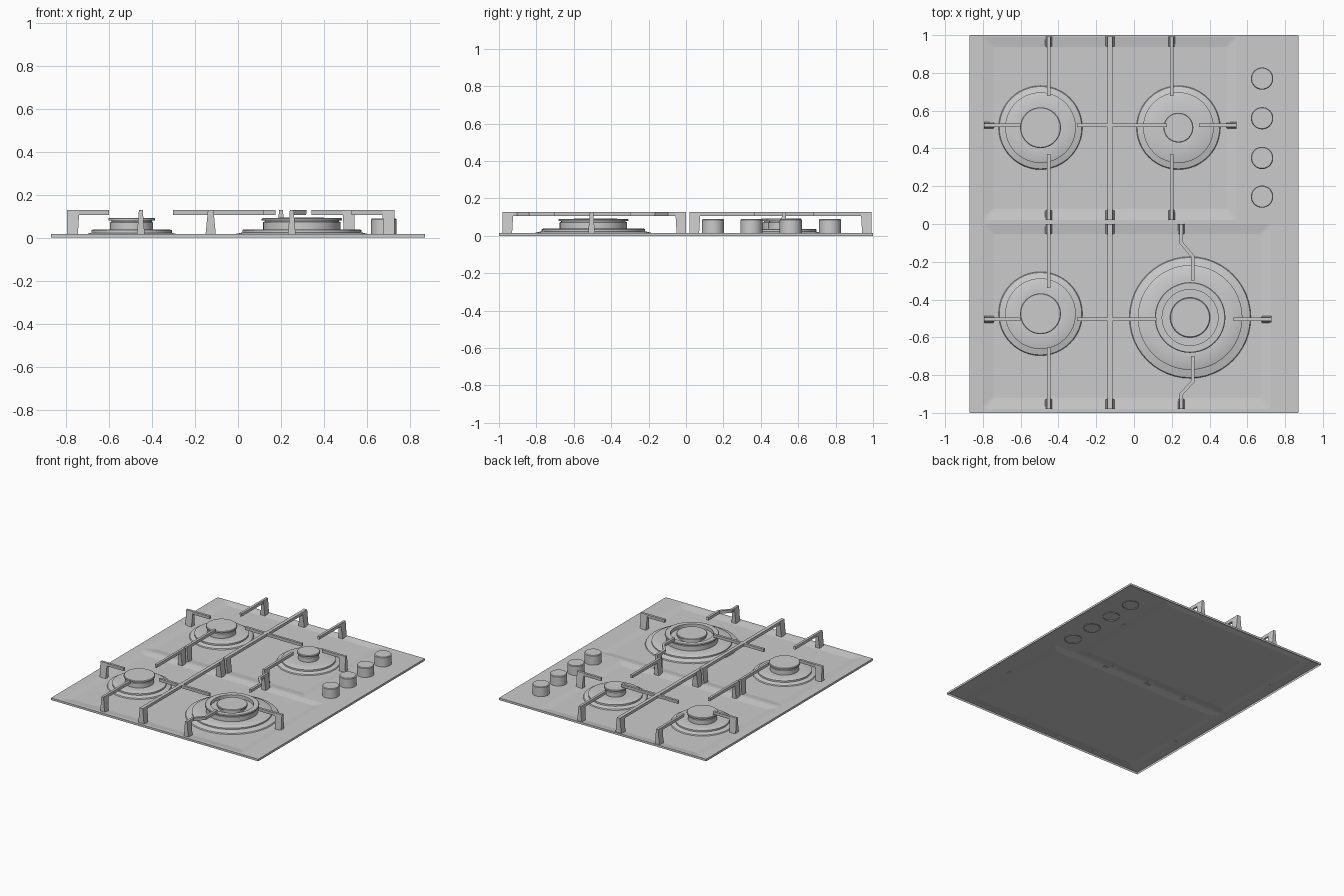
import bpy, bmesh, math
from mathutils import Vector

if "Cube" in bpy.data.objects:
    bpy.data.objects.remove(bpy.data.objects["Cube"])

RIM, FLOOR = 0.016, 0.007      # sheet height and sunken pan height
TOP, UNDER = 0.128, 0.105      # top and underside of the grate bars


def finish(bm, name, smooth=False):
    me = bpy.data.meshes.new(name)
    bm.to_mesh(me)
    bm.free()
    ob = bpy.data.objects.new(name, me)
    bpy.context.collection.objects.link(ob)
    if smooth:
        bpy.ops.object.select_all(action='DESELECT')
        bpy.context.view_layer.objects.active = ob
        ob.select_set(True)
        bpy.ops.object.shade_smooth_by_angle(angle=math.radians(35))
    return ob


def rounded_rect(x0, x1, y0, y1, r, n=4):
    corners = [(x1 - r, y1 - r), (x0 + r, y1 - r), (x0 + r, y0 + r), (x1 - r, y0 + r)]
    return [(cx + r * math.cos(a), cy + r * math.sin(a))
            for q, (cx, cy) in enumerate(corners)
            for a in [(q + k / n) * math.pi / 2 for k in range(n + 1)]]


def loop(bm, pts, z):
    return [bm.verts.new((x, y, z)) for x, y in pts]


def ring_edges(bm, vs):
    return [bm.edges.new((vs[i - 1], vs[i])) for i in range(len(vs))]


def bridge(bm, a, b):
    for i in range(len(a)):
        bm.faces.new((a[i - 1], a[i], b[i], b[i - 1]))


# Pressed steel sheet with two sunken pans and a folded edge
def hob_plate():
    bm = bmesh.new()
    edge = rounded_rect(-0.87, 0.87, -1, 1, 0.004, 2)
    outer = loop(bm, edge, RIM)
    edges = ring_edges(bm, outer)
    pans = []
    for x0, x1, y0, y1 in ((-0.80, 0.543, 0.02, 0.99), (-0.80, 0.725, -0.98, 0.0)):
        hi = loop(bm, rounded_rect(x0, x1, y0, y1, 0.02), RIM)
        lo = loop(bm, rounded_rect(x0 + .057, x1 - .055, y0 + .06, y1 - .052, 0.008), FLOOR)
        edges += ring_edges(bm, hi)
        pans.append((hi, lo))
    bmesh.ops.triangle_fill(bm, edges=edges, use_beauty=True)
    for hi, lo in pans:
        bridge(bm, hi, lo)
        bm.faces.new(lo)
    bridge(bm, outer, loop(bm, edge, 0))
    bmesh.ops.recalc_face_normals(bm, faces=bm.faces)
    if sum(f.normal.z * f.calc_area() for f in bm.faces) < 0:
        bmesh.ops.reverse_faces(bm, faces=bm.faces)
    finish(bm, "hob_plate")


# Turned part from a (radius, height) profile, running bottom to top centre
def lathe(name, cx, cy, profile, n=48):
    bm = bmesh.new()
    rings = [loop(bm, [(cx + r * math.cos(2 * math.pi * i / n),
                        cy + r * math.sin(2 * math.pi * i / n)) for i in range(n)], z)
             for r, z in profile]
    for a, b in zip(rings, rings[1:]):
        bridge(bm, a, b)
    bm.faces.new(rings[-1])
    finish(bm, name, True)


# Grate bar along a path, with a flared foot at one or both ends
def bar(name, path, both=False, foot=True, half=0.009, spread=0.018):
    pts = [Vector(p) for p in path]
    bm = bmesh.new()
    dirs = [(b - a).normalized() for a, b in zip(pts, pts[1:])]
    sections = []
    for i, p in enumerate(pts):
        d0, d1 = dirs[max(i - 1, 0)], dirs[min(i, len(dirs) - 1)]
        d = (d0 + d1).normalized()
        s = Vector((-d.y, d.x)) * half / max(d.dot(d0), 0.5)
        sections.append([bm.verts.new((*(p + s * k), z)) for k, z in
                         ((-.8, UNDER), (.8, UNDER), (1, TOP), (-1, TOP))])
    for a, b in zip(sections, sections[1:]):
        bridge(bm, a, b)
    bm.faces.new(sections[0])
    bm.faces.new(sections[-1][::-1])
    ends = [(pts[0], dirs[0])] if foot else []
    if both:
        ends.append((pts[-1], -dirs[-1]))
    for p, d in ends:
        s = Vector((-d.y, d.x))
        quads = [[bm.verts.new((*(p + d * l + s * w * k), z)) for l, k in
                  ((0, -1), (length, -1), (length, 1), (0, 1))]
                 for z, w, length in ((0.012, spread, 0.05), (TOP, half, 0.057))]
        bridge(bm, *quads)
        bm.faces.new(quads[0])
        bm.faces.new(quads[1])
    bmesh.ops.recalc_face_normals(bm, faces=bm.faces)
    finish(bm, name)


hob_plate()

# Burners
def small_burner(name, x, y, r):
    lathe(name + "_base", x, y, [(.222, FLOOR), (.218, .014), (.187, .022), (.187, .034),
                                 (.18, .037), (r + .01, .037)])
    lathe(name + "_body", x, y, [(r - .008, .03), (r - .008, .07), (r - .014, .074), (r - .014, .082)])
    lathe(name + "_cap", x, y, [(r - .02, .08), (r, .08), (r, .089), (r - .004, .092)])

small_burner("rear_left_burner", -.495, .51, .108)
small_burner("front_left_burner", -.495, -.475, .108)
small_burner("rear_right_burner", .235, .51, .079)

bx, by = .297, -.495
lathe("wok_burner_base", bx, by, [(.322, FLOOR), (.318, .014), (.277, .024), (.277, .034),
                                  (.27, .038), (.19, .038)])
lathe("wok_burner_body", bx, by, [(.18, .03), (.18, .072), (.172, .075), (.172, .08), (.187, .08),
                                  (.187, .087), (.183, .09), (.148, .09), (.148, .065), (.1, .065)])
lathe("wok_burner_cap", bx, by, [(.098, .06), (.098, .082), (.106, .082), (.106, .09), (.102, .093)])

# Control knobs
for i, y in enumerate((.77, .56, .35, .145)):
    lathe(f"knob_{i + 1}", .678, y, [(.059, .01), (.059, .084), (.055, .089)], 32)

# Grates: spine, cross bar and side fingers for rear and front
for part, y0, y1, yc, left_x, right_x, cross_x in (
        ("rear", .02, .992, .523, -.795, .543, .175),
        ("front", 0, -.98, -.505, -.795, .728, .118)):
    bar(part + "_spine", [(-.127, y0), (-.127, y1)], both=True, half=.013, spread=.024)
    bar(part + "_cross_bar", [(-.303, yc), (cross_x, yc)], foot=False)
    bar(part + "_left_finger", [(left_x, yc), (-.6, yc)])
    bar(part + "_right_finger", [(right_x, yc), (right_x - .2, yc)])

# Fingers running front to back
for side, x in (("left", -.452), ("right", .2)):
    bar(f"rear_{side}_back_finger", [(x, .992), (x, .678)])
    bar(f"rear_{side}_near_finger", [(x, .02), (x, .37)])
bar("front_left_back_finger", [(-.452, 0), (-.452, -.34)])
bar("front_left_near_finger", [(-.452, -.98), (-.452, -.655)])
bar("wok_back_finger", [(.25, 0), (.25, -.1), (.31, -.17), (.31, -.3)])
bar("wok_near_finger", [(.25, -.98), (.25, -.9), (.31, -.835), (.31, -.7)])
